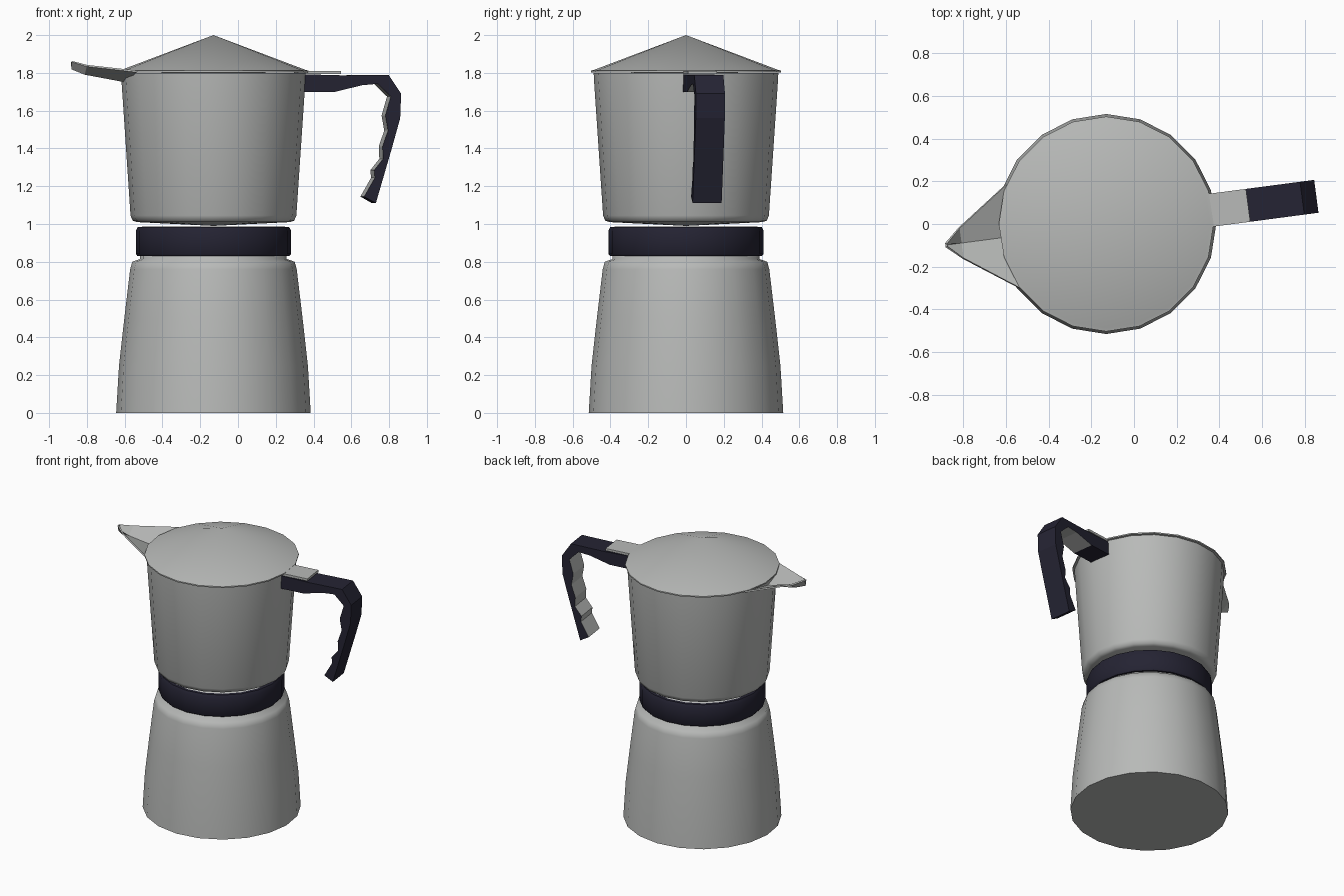
import bpy, bmesh, math
from mathutils import Matrix, Vector

cube = bpy.data.objects.get("Cube")
if cube:
    bpy.data.objects.remove(cube, do_unlink=True)

SIDES = 20
AXIS = Matrix.Translation((-0.13, 0, 0))                      # pot axis
TURNED = AXIS @ Matrix.Rotation(math.radians(7.5), 4, "Z")    # handle and spout direction


def material(name, colour):
    m = bpy.data.materials.new(name)
    m.use_nodes = True
    m.diffuse_color = (*colour, 1)
    m.node_tree.nodes["Principled BSDF"].inputs["Base Color"].default_value = (*colour, 1)
    return m


METAL = material("brushed_metal", (0.48, 0.49, 0.48))
PLASTIC = material("dark_plastic", (0.018, 0.017, 0.033))


def finish(name, bm, mats, matrix, angle=None):
    bmesh.ops.recalc_face_normals(bm, faces=bm.faces)
    mesh = bpy.data.meshes.new(name)
    bm.to_mesh(mesh)
    bm.free()
    for m in mats:
        mesh.materials.append(m)
    mesh.transform(matrix)
    ob = bpy.data.objects.new(name, mesh)
    bpy.context.collection.objects.link(ob)
    if angle:
        bpy.ops.object.select_all(action="DESELECT")
        ob.select_set(True)
        bpy.context.view_layer.objects.active = ob
        bpy.ops.object.shade_smooth_by_angle(angle=math.radians(angle))
    return ob


def lathe(name, profile, mat, angle):
    """Turn a (radius, height) profile around the pot axis."""
    bm = bmesh.new()
    rings = []
    for r, z in profile:
        count = SIDES if r else 1
        rings.append([bm.verts.new(Matrix.Rotation(math.tau * i / SIDES, 3, "Z") @ Vector((r, 0, z)))
                      for i in range(count)])
    for a, b in zip(rings, rings[1:]):
        for i in range(SIDES):
            j = (i + 1) % SIDES
            corners = [a[i % len(a)], a[j % len(a)], b[j % len(b)], b[i % len(b)]]
            bm.faces.new(list(dict.fromkeys(corners)))
    return finish(name, bm, [mat], AXIS, angle)


def extrude(name, outline, width, mats, inner=()):
    """Extrude a (distance, height) outline sideways; inner edges get the second material."""
    bm = bmesh.new()
    near, far = [[bm.verts.new((u, s * width / 2, z)) for u, z in outline] for s in (-1, 1)]
    bm.faces.new(near)
    bm.faces.new(far)
    for i in range(len(outline)):
        j = (i + 1) % len(outline)
        face = bm.faces.new((near[i], near[j], far[j], far[i]))
        face.material_index = 1 if i in inner else 0
    return finish(name, bm, mats, TURNED)


# Lower chamber with its neck
lathe("lower_chamber", [(0, 0), (0.515, 0), (0.5, 0.25), (0.472, 0.5), (0.441, 0.76), (0.43, 0.8),
                        (0.388, 0.815), (0.388, 0.975), (0.375, 0.988), (0, 0.988)], METAL, 80)

# Dark ring around the neck
lathe("collar", [(0.38, 0.83), (0.402, 0.83), (0.411, 0.842), (0.411, 0.965), (0.4, 0.985),
                 (0.37, 0.985)], PLASTIC, 50)

# Upper jug and conical lid
lathe("upper_jug", [(0, 0.99), (0.405, 1.01), (0.428, 1.018), (0.439, 1.045), (0.487, 1.76),
                    (0.489, 1.8), (0, 1.8)], METAL, 60)
lathe("lid", [(0, 1.798), (0.503, 1.803), (0.503, 1.812), (0.487, 1.816), (0, 2)], METAL, 40)

# Lid tab above the handle
extrude("lid_tab", [(0.44, 1.795), (0.67, 1.795), (0.67, 1.811), (0.44, 1.811)], 0.155, [METAL])

# Handle with finger grooves, pale along the inside of the grip
grip = [(0.46, 1.793), (0.68, 1.787), (0.925, 1.79), (0.992, 1.69), (0.987, 1.56), (0.945, 1.41),
        (0.857, 1.11), (0.795, 1.145), (0.852, 1.245), (0.848, 1.285), (0.896, 1.345),
        (0.893, 1.41), (0.922, 1.495), (0.908, 1.575), (0.937, 1.675), (0.868, 1.742),
        (0.785, 1.735), (0.64, 1.7), (0.46, 1.7)]
extrude("handle", grip, 0.155, [PLASTIC, METAL], inner=range(7, 17))

# Pouring spout: a V-shaped trough narrowing to the tip
bm = bmesh.new()
rows = []
for rim_u, half, rim_z, keel_u, keel_z in [(0.44, 0.245, 1.808, 0.47, 1.755),
                                           (0.685, 0.072, 1.838, 0.685, 1.795),
                                           (0.755, 0.008, 1.86, 0.755, 1.822)]:
    rows.append([bm.verts.new((-rim_u, -half, rim_z)), bm.verts.new((-keel_u, 0, keel_z)),
                 bm.verts.new((-rim_u, half, rim_z))])
for a, b in zip(rows, rows[1:]):
    for i in range(2):
        bm.faces.new((a[i], a[i + 1], b[i + 1], b[i]))
bm.faces.new(rows[-1])
spout = finish("spout", bm, [METAL], TURNED)
wall = spout.modifiers.new("wall", "SOLIDIFY")
wall.thickness = 0.01
wall.offset = 0
